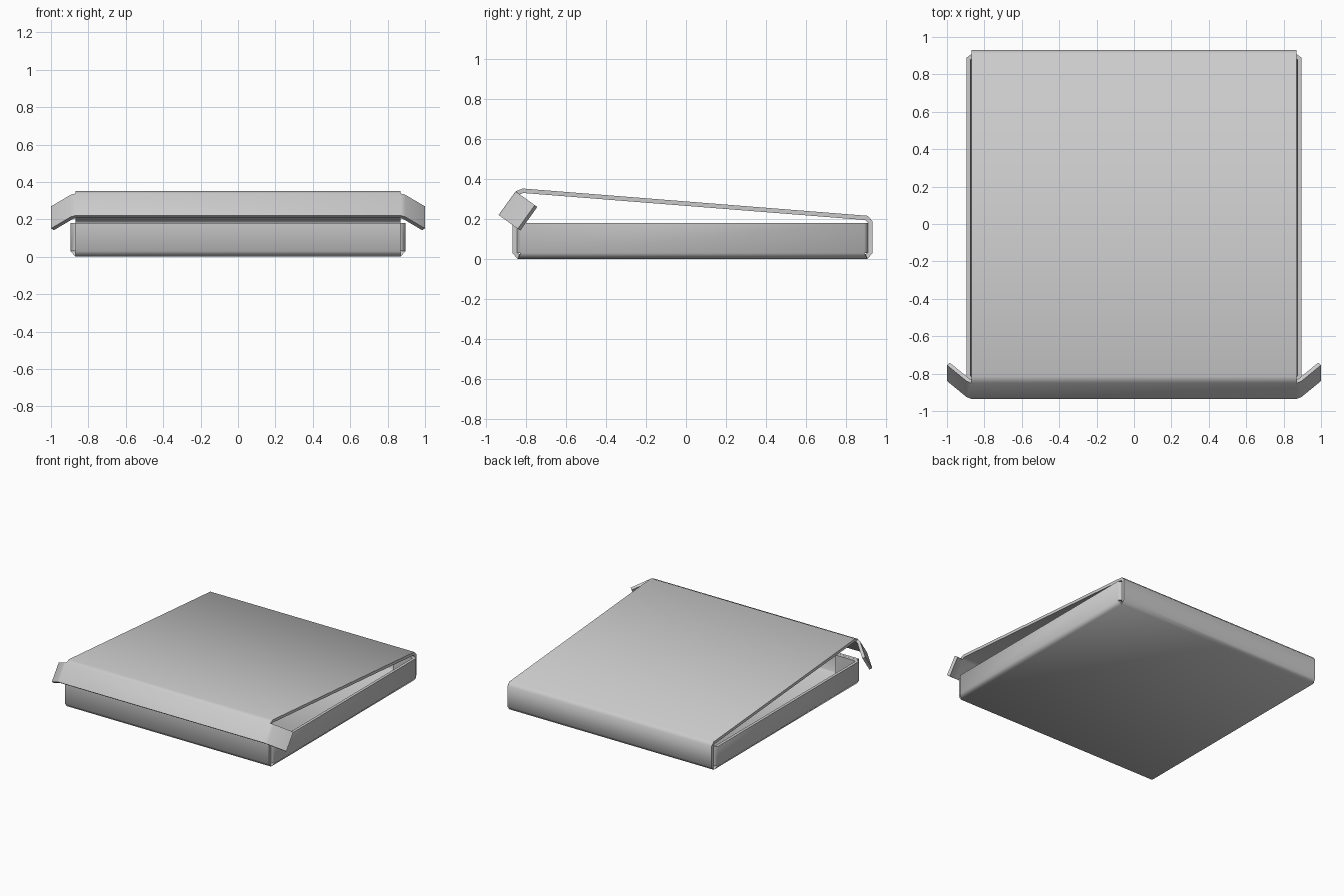
import bpy
import bmesh
from mathutils import Vector

cube = bpy.data.objects.get("Cube")
if cube:
    bpy.data.objects.remove(cube, do_unlink=True)

HALF = 0.87      # half width of the main panels
SIDE = 0.895     # outer face of the side walls
FOLD = 0.03      # height of the bottom folds
WALL = 0.18      # height of the tray walls
CARD = 0.022     # card thickness

card = bpy.data.materials.new("grey_card")
card.use_nodes = True
grey = (0.6, 0.6, 0.6, 1)
card.diffuse_color = grey
card.node_tree.nodes["Principled BSDF"].inputs["Base Color"].default_value = grey

bm = bmesh.new()


def strip(path_a, path_b):
    """Join two matching paths with a row of quads."""
    a = [bm.verts.new(p) for p in path_a]
    b = [bm.verts.new(p) for p in path_b]
    for i in range(len(a) - 1):
        bm.faces.new((a[i], a[i + 1], b[i + 1], b[i]))


# Main wrap: front wall, floor, back wall, raised lid and its front flap
flap_top = Vector((0, -0.85, 0.338))
flap_low = Vector((0, -0.935, 0.22))
wrap = [(-0.865, WALL), (-0.865, FOLD), (-0.84, 0), (0.905, 0), (0.93, FOLD),
        (0.93, 0.19), (0.905, 0.216), (-0.815, 0.352),
        flap_top.yz, flap_low.yz]
strip([(-HALF, y, z) for y, z in wrap], [(HALF, y, z) for y, z in wrap])

# Direction in which the flap ears fold back
along = (flap_low - flap_top).normalized()
inward = Vector((0, -along.z, along.y))

for s in (1, -1):
    # Side wall rising from the floor
    ends = ((-0.84, -0.825), (0.905, 0.89))
    strip(*[[(s * HALF, y0, 0), (s * SIDE, y1, FOLD), (s * SIDE, y1, WALL)]
            for y0, y1 in ends])

    # Corner tabs tucked behind the front and back walls
    for y_wall, y_tab in ((-0.825, -0.842), (0.89, 0.907)):
        tab = [(SIDE, y_wall), (HALF, y_tab), (0.7, y_tab)]
        strip(*[[(s * x, y, z) for x, y in tab] for z in (FOLD, WALL)])

    # Ear folded back at the end of the lid flap
    ear = [(HALF, 0), (SIDE, 0.012), (1.0, 0.118)]
    strip(*[[Vector((s * x, 0, 0)) + edge + inward * d for x, d in ear]
            for edge in (flap_top, flap_low)])

# Weld the panels into one folded sheet facing outward
bmesh.ops.remove_doubles(bm, verts=bm.verts, dist=0.0005)
bmesh.ops.recalc_face_normals(bm, faces=bm.faces)
floor = max(bm.faces, key=lambda f: f.calc_area() if f.calc_center_median().z < 0.01 else 0)
if floor.normal.z > 0:
    bmesh.ops.reverse_faces(bm, faces=bm.faces)

mesh = bpy.data.meshes.new("folded_card_box")
bm.to_mesh(mesh)
bm.free()
mesh.materials.append(card)
box = bpy.data.objects.new("folded_card_box", mesh)
bpy.context.collection.objects.link(box)

# Card thickness, then soft folds with crisp cut edges
solid = box.modifiers.new("card_thickness", 'SOLIDIFY')
solid.thickness = CARD
solid.offset = -1
solid.use_even_offset = True
bpy.ops.object.select_all(action='DESELECT')
box.select_set(True)
bpy.context.view_layer.objects.active = box
bpy.ops.object.modifier_apply(modifier=solid.name)
bpy.ops.object.shade_smooth_by_angle(angle=1.1)
